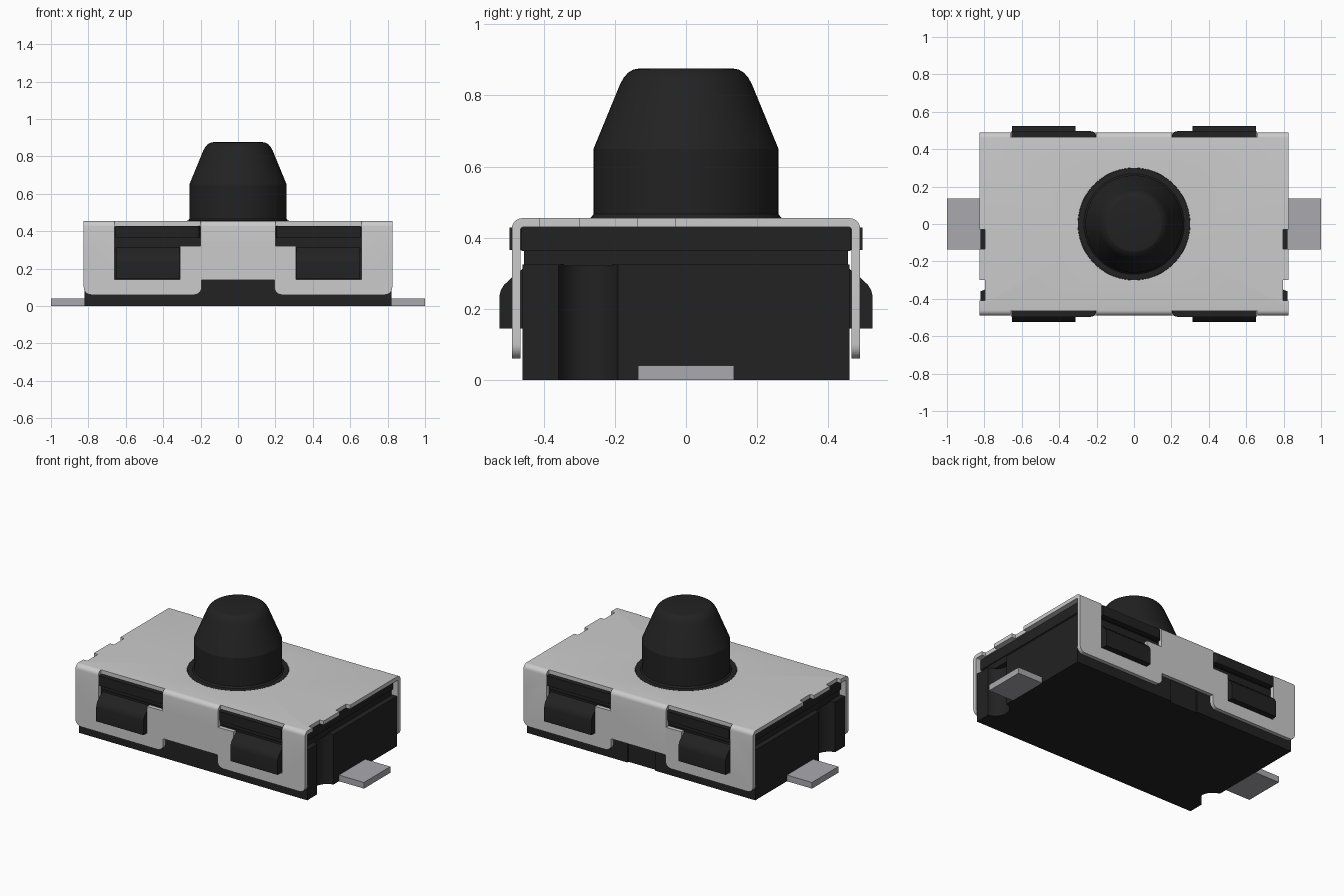
import bpy, bmesh, math
from mathutils import Vector

if "Cube" in bpy.data.objects:
    bpy.data.objects.remove(bpy.data.objects["Cube"])


def material(name, rgb):
    m = bpy.data.materials.new(name)
    m.diffuse_color = (*rgb, 1)
    m.use_nodes = True
    m.node_tree.nodes["Principled BSDF"].inputs["Base Color"].default_value = m.diffuse_color
    return m


BLACK = material("black plastic", (0.016, 0.016, 0.016))
STEEL = material("light steel", (0.60, 0.60, 0.60))
TIN = material("tin grey", (0.40, 0.40, 0.43))


def finish(bm, name, mat):
    bmesh.ops.recalc_face_normals(bm, faces=bm.faces[:])
    me = bpy.data.meshes.new(name)
    bm.to_mesh(me)
    bm.free()
    ob = bpy.data.objects.new(name, me)
    bpy.context.collection.objects.link(ob)
    if mat:
        me.materials.append(mat)
    return ob


def rounded(pts, n=6):
    """Outline from (a, b, radius) corners."""
    out = []
    for i, (a, b, r) in enumerate(pts):
        p = Vector((a, b))
        if r == 0:
            out.append((a, b))
            continue
        u = (Vector(pts[i - 1][:2]) - p).normalized()
        v = (Vector(pts[(i + 1) % len(pts)][:2]) - p).normalized()
        c = p + (u + v) * r
        for k in range(n + 1):
            t = k / n * math.pi / 2
            out.append(tuple(c - v * r * math.cos(t) - u * r * math.sin(t)))
    return out


def prism(name, pts, axis, lo, hi, mat=None):
    """Extrude a flat outline along an axis."""
    place = {"x": lambda a, b, t: (t, a, b),
             "y": lambda a, b, t: (a, t, b),
             "z": lambda a, b, t: (a, b, t)}[axis]
    bm = bmesh.new()
    f = bm.faces.new([bm.verts.new(place(a, b, lo)) for a, b in pts])
    g = bmesh.ops.extrude_face_region(bm, geom=[f])
    d = Vector(place(0, 0, hi - lo))
    bmesh.ops.translate(bm, vec=d, verts=[v for v in g["geom"] if isinstance(v, bmesh.types.BMVert)])
    return finish(bm, name, mat)


def box(name, x0, x1, y0, y1, z0, z1, mat=None):
    return prism(name, [(x0, y0), (x1, y0), (x1, y1), (x0, y1)], "z", z0, z1, mat)


def circle(x, y, r, n=64):
    return [(x + r * math.cos(2 * math.pi * i / n), y + r * math.sin(2 * math.pi * i / n)) for i in range(n)]


def boolean(ob, cutter, op="DIFFERENCE"):
    m = ob.modifiers.new("cut", "BOOLEAN")
    m.operation, m.object, m.solver = op, cutter, "EXACT"
    bpy.context.view_layer.objects.active = ob
    bpy.ops.object.modifier_apply(modifier=m.name)
    bpy.data.objects.remove(cutter)


# Housing with half-round end grooves and a shallow back recess
housing = box("housing", -0.82, 0.82, -0.46, 0.46, 0, 0.325, BLACK)
for s in (-1, 1):
    boolean(housing, prism("groove_cutter", circle(s * 0.835, -0.275, 0.085, 48), "z", -0.1, 0.5))
boolean(housing, box("recess_cutter", -0.1, 0.1, 0.448, 0.6, -0.1, 0.16))
box("housing_neck", -0.785, 0.785, -0.455, 0.455, 0.32, 0.365, BLACK)
box("housing_lid", -0.79, 0.79, -0.463, 0.463, 0.362, 0.4295, BLACK)

# Bent sheet cover: U section trimmed by the flap outline
section = rounded([(-0.49, 0.05, 0), (-0.49, 0.455, 0.03), (0.49, 0.455, 0.03), (0.49, 0.05, 0),
                   (0.465, 0.05, 0), (0.465, 0.43, 0.008), (-0.465, 0.43, 0.008), (-0.465, 0.05, 0)])
cover = prism("cover", section, "x", -0.825, 0.825, STEEL)
flap = rounded([(-0.9, 0.6, 0), (-0.9, 0.3, 0), (-0.825, 0.3, 0), (-0.825, 0.06, 0.04),
                (-0.195, 0.06, 0.04), (-0.195, 0.14, 0), (0.195, 0.14, 0), (0.195, 0.06, 0.04),
                (0.825, 0.06, 0.04), (0.825, 0.3, 0), (0.9, 0.3, 0), (0.9, 0.6, 0)])
boolean(cover, prism("flap_cutter", flap, "y", -0.7, 0.7), "INTERSECT")
boolean(cover, prism("hole_cutter", circle(0, 0, 0.30, 96), "z", 0.40, 0.6))

for s in (-1, 1):
    # Notches along the cover ends
    for y0, y1 in ((-0.135, -0.03), (-0.41, -0.30)):
        boolean(cover, box("notch_cutter", s * 0.797, s * 0.9, y0, y1, 0.40, 0.6))
    # Flat solder terminals
    box("terminal", s * 0.81, s * 1.0, -0.135, 0.135, 0.0, 0.04, TIN)
    for t in (-1, 1):
        # L-shaped flap windows
        window = [(s * a, b) for a, b in ((0.2, 0.32), (0.2, 0.5), (0.66, 0.5),
                                          (0.66, 0.142), (0.31, 0.142), (0.31, 0.32))]
        boolean(cover, prism("window_cutter", window, "y", t * 0.4645, t * 0.6))
        # Upper ledges with a rounded inner corner
        ledge = rounded([(s * 0.202, t * 0.45, 0), (s * 0.202, t * 0.496, 0.028),
                         (s * 0.655, t * 0.496, 0), (s * 0.655, t * 0.45, 0)])
        prism("ledge", ledge, "z", 0.365, 0.429, BLACK)
        # Snap hooks with sloped tops
        hook = [(t * a, b) for a, b in ((0.45, 0.145), (0.525, 0.145), (0.525, 0.235), (0.521, 0.252),
                                        (0.512, 0.267), (0.49, 0.288), (0.45, 0.32))]
        prism("snap_hook", hook, "x", s * 0.312, s * 0.652, BLACK)

# Plunger turned from a profile
profile = [(0, 0.425), (0.299, 0.425), (0.299, 0.455), (0.268, 0.456), (0.26, 0.466), (0.26, 0.65),
           (0.186, 0.83), (0.176, 0.849), (0.163, 0.864), (0.148, 0.873), (0.13, 0.876), (0, 0.876)]
bm = bmesh.new()
vs = [bm.verts.new((r, 0, z)) for r, z in profile]
es = [bm.edges.new(p) for p in zip(vs, vs[1:])]
bmesh.ops.spin(bm, geom=vs + es, cent=(0, 0, 0), axis=(0, 0, 1), angle=2 * math.pi, steps=64)
bmesh.ops.remove_doubles(bm, verts=bm.verts[:], dist=1e-4)
finish(bm, "plunger", BLACK)

# Smooth the curved surfaces, keep edges crisp
for ob in bpy.context.scene.objects:
    ob.select_set(True)
bpy.context.view_layer.objects.active = cover
bpy.ops.object.shade_smooth_by_angle(angle=math.radians(20))
